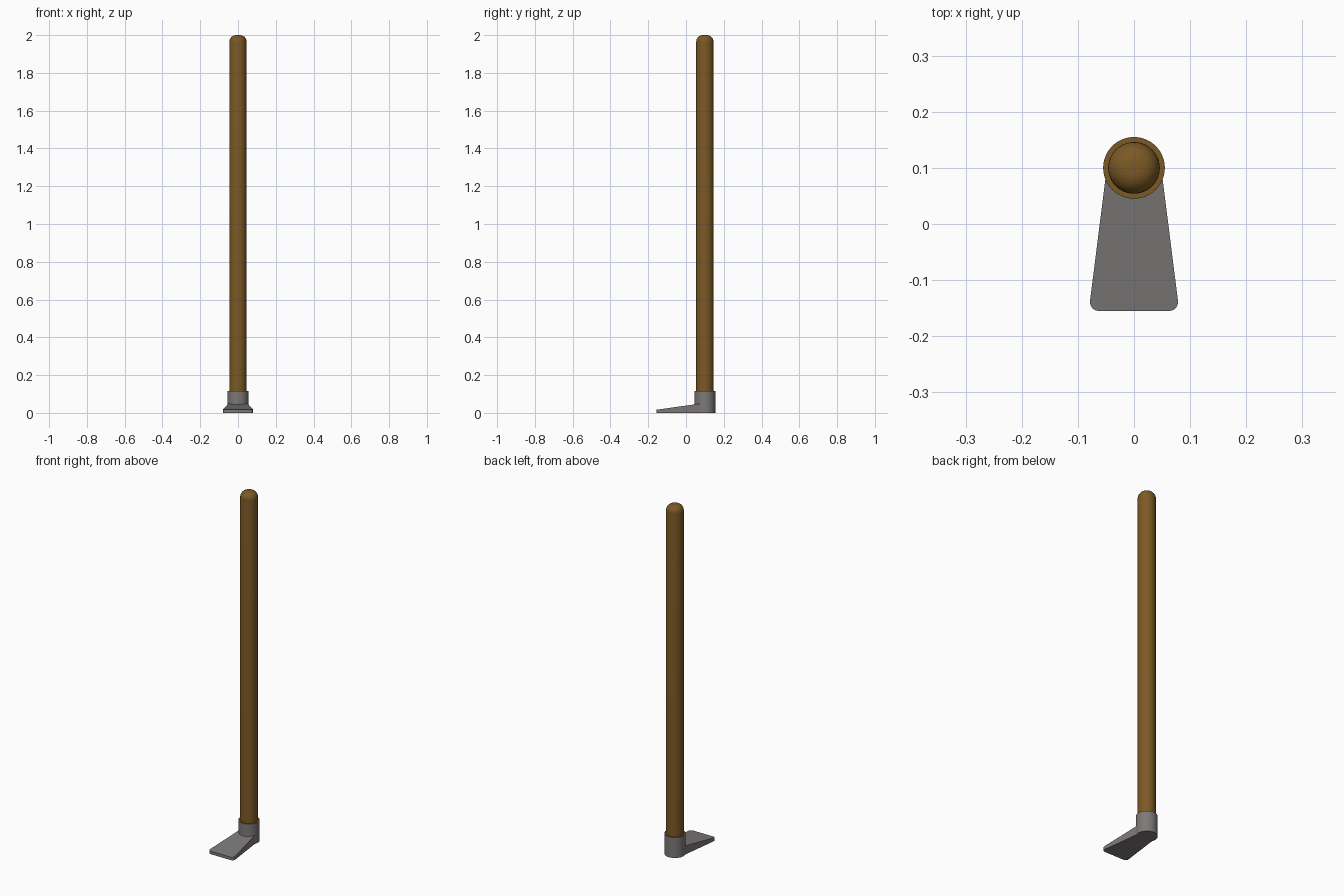
import bpy, bmesh, math

if "Cube" in bpy.data.objects:
    bpy.data.objects.remove(bpy.data.objects["Cube"])


def material(name, rgb):
    m = bpy.data.materials.new(name)
    m.diffuse_color = (*rgb, 1)
    m.use_nodes = True
    m.node_tree.nodes["Principled BSDF"].inputs["Base Color"].default_value = m.diffuse_color
    return m


wood = material("brown wood", (0.20, 0.10, 0.018))
metal = material("grey metal", (0.205, 0.19, 0.19))
AXIS_Y = 0.1


def make_object(name, bm, mats, angle=35):
    bmesh.ops.recalc_face_normals(bm, faces=bm.faces[:])
    me = bpy.data.meshes.new(name)
    bm.to_mesh(me)
    bm.free()
    ob = bpy.data.objects.new(name, me)
    bpy.context.collection.objects.link(ob)
    for m in mats:
        me.materials.append(m)
    bpy.ops.object.select_all(action='DESELECT')
    bpy.context.view_layer.objects.active = ob
    ob.select_set(True)
    bpy.ops.object.shade_smooth_by_angle(angle=math.radians(angle))
    return ob


def lathe(profile, sides=48):
    """Revolve (radius, z) points around the handle axis, capping both ends."""
    bm = bmesh.new()
    rings = [[bm.verts.new((r * math.cos(2 * math.pi * i / sides),
                            AXIS_Y + r * math.sin(2 * math.pi * i / sides), z))
              for i in range(sides)] for r, z in profile]
    for a, b in zip(rings, rings[1:]):
        for i in range(sides):
            j = (i + 1) % sides
            bm.faces.new((a[i], a[j], b[j], b[i]))
    bm.faces.new(rings[0])
    bm.faces.new(rings[-1])
    return bm


# Handle: long pole with a rounded end
R, ROUND = 0.046, 0.036
end = [(R - ROUND + ROUND * math.cos(t * math.pi / 16),
        2 - ROUND + ROUND * math.sin(t * math.pi / 16)) for t in range(9)]
make_object("handle", lathe([(R, 0.11)] + end), [wood])

# Socket: metal collar, its top ring showing wood
socket = lathe([(0.055, 0), (0.055, 0.117)])
socket.normal_update()
for f in socket.faces:
    if f.calc_center_median().z > 0.11:
        f.material_index = 1
make_object("socket", socket, [metal, wood])

# Blade: flared outline with rounded front corners, top sloping down to the front
FRONT, CORNER = -0.155, 0.016
outline = [(0.0485, 0.1)]
for k in range(7):
    a = math.radians(7 - k * 97 / 6)
    outline.append((0.0625 + CORNER * math.cos(a), FRONT + CORNER + CORNER * math.sin(a)))
outline += [(-x, y) for x, y in reversed(outline)]


def top_z(y):
    return 0.017 + (y - FRONT) * 0.14


bm = bmesh.new()
low = [bm.verts.new((x, y, 0)) for x, y in outline]
high = [bm.verts.new((x, y, top_z(y))) for x, y in outline]
bm.faces.new(low)
bm.faces.new(high)
for i in range(len(low)):
    j = (i + 1) % len(low)
    bm.faces.new((low[i], low[j], high[j], high[i]))
make_object("blade", bm, [metal])
